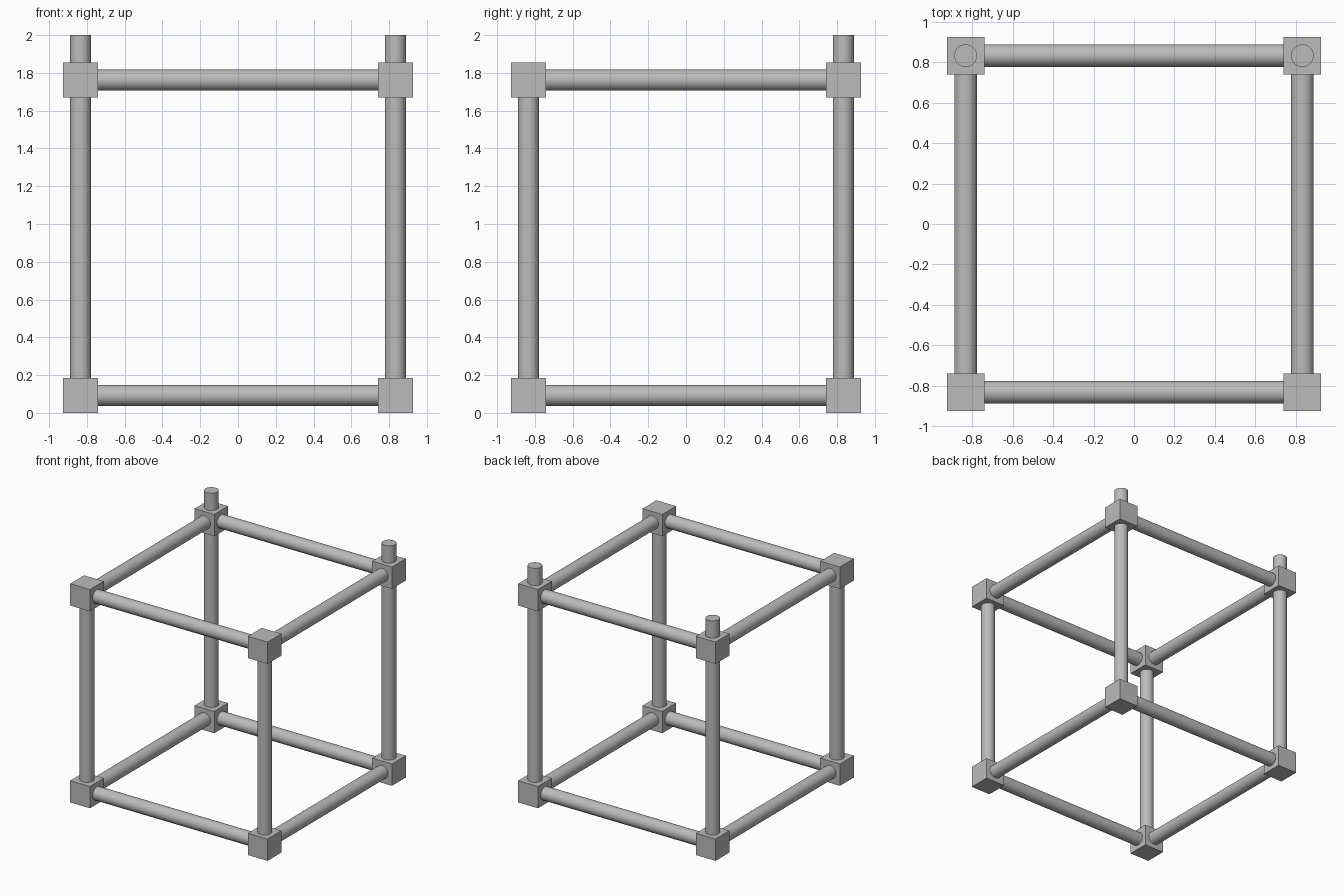
import bpy
import math
from mathutils import Vector

default = bpy.data.objects.get("Cube")
if default:
    bpy.data.objects.remove(default, do_unlink=True)

HALF = 0.833      # corner centres in x and y
LOW = 0.0925      # height of lower corners
HIGH = 1.762      # height of upper corners
BLOCK = 0.185     # corner block edge
RADIUS = 0.056    # tube radius
TOP = 2.0         # top of the rear posts

grey = bpy.data.materials.new("light_grey_metal")
grey.use_nodes = True
grey.diffuse_color = (0.5, 0.5, 0.5, 1)
grey.node_tree.nodes["Principled BSDF"].inputs["Base Color"].default_value = (0.5, 0.5, 0.5, 1)


def tube(name, start, end):
    """Smooth round tube between two points."""
    start, end = Vector(start), Vector(end)
    axis = end - start
    bpy.ops.mesh.primitive_cylinder_add(
        vertices=48, radius=RADIUS, depth=axis.length, location=(start + end) / 2,
        rotation=axis.to_track_quat('Z', 'Y').to_euler())
    obj = bpy.context.object
    obj.name = name
    obj.data.materials.append(grey)
    bpy.ops.object.shade_smooth_by_angle(angle=math.radians(35))


def block(name, centre):
    """Cubic corner connector."""
    bpy.ops.mesh.primitive_cube_add(size=BLOCK, location=centre)
    obj = bpy.context.object
    obj.name = name
    obj.data.materials.append(grey)


sides = (("right", -HALF), ("left", HALF))
ends = (("front", -HALF), ("back", HALF))
levels = (("lower", LOW), ("upper", HIGH))

# Corner connectors and horizontal rails
for level, z in levels:
    for end, y in ends:
        for side, x in sides:
            block(f"{level}_{end}_{side}_corner", (x, y, z))
        tube(f"{level}_{end}_rail", (-HALF, y, z), (HALF, y, z))
    for side, x in sides:
        tube(f"{level}_{side}_rail", (x, -HALF, z), (x, HALF, z))

# Uprights: the rear pair continues above the upper corners
for end, y in ends:
    for side, x in sides:
        tube(f"{end}_{side}_post", (x, y, LOW), (x, y, TOP if y > 0 else HIGH))
